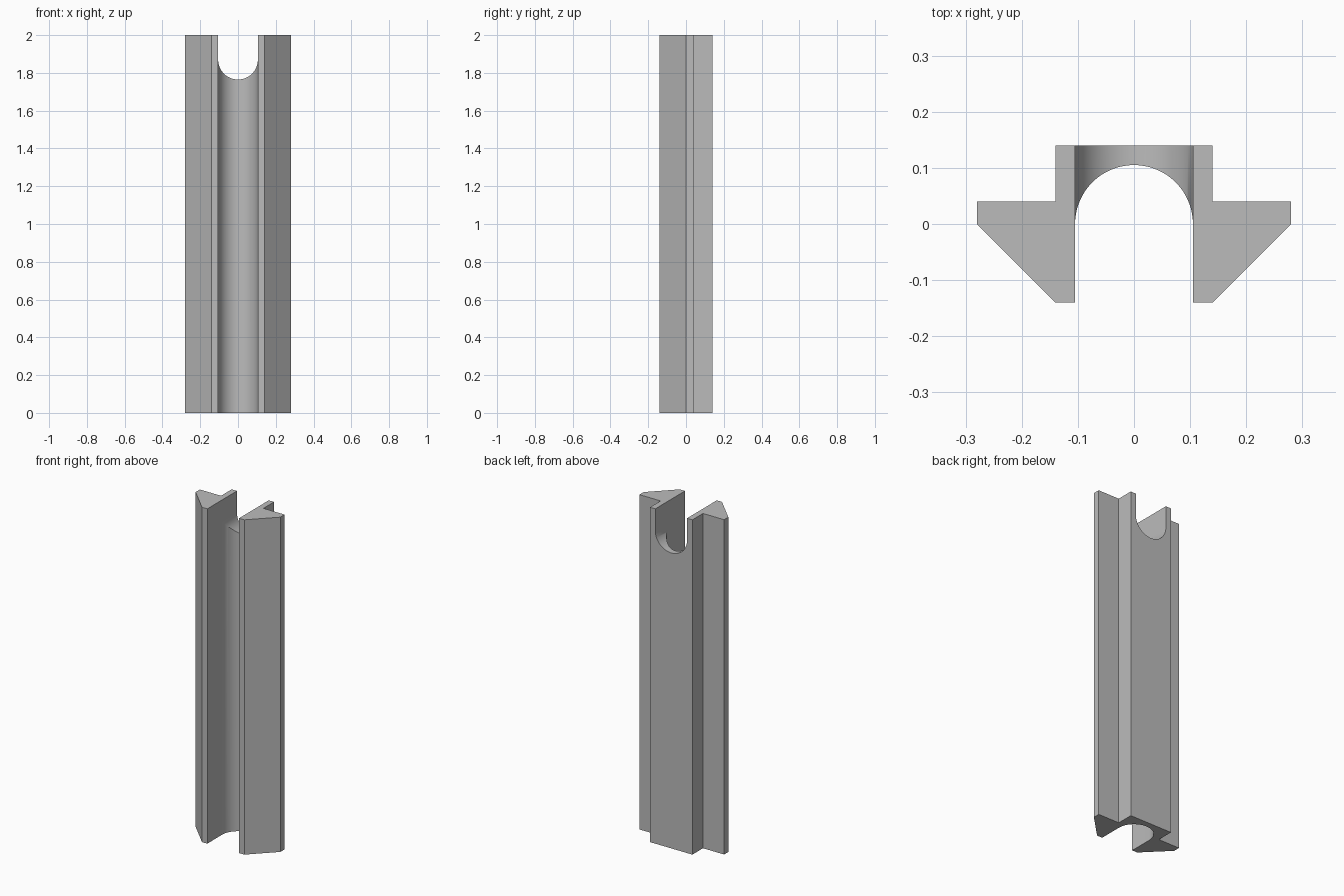
import bpy, bmesh
from math import sin, cos, pi

cube = bpy.data.objects.get("Cube")
if cube:
    bpy.data.objects.remove(cube)

HEIGHT, BACK, FRONT = 2.0, 0.14, -0.14
RADIUS = 0.105       # shared by the front channel and the top notch
NOTCH_Z = 1.87       # centre of the rounded notch
STEPS = 24

grey = bpy.data.materials.new("plain_grey")
grey.use_nodes = True
grey.diffuse_color = (0.5, 0.5, 0.5, 1)
grey.node_tree.nodes["Principled BSDF"].inputs["Base Color"].default_value = grey.diffuse_color

bm = bmesh.new()


def column(x, y, top=HEIGHT):
    """Bottom and top vertex of one upright edge."""
    return bm.verts.new((x, y, 0)), bm.verts.new((x, y, top))


def wall(a, b):
    bm.faces.new((a[0], b[0], b[1], a[1]))


# Thin web: the channel arc in front, flat back, notch saddle on top
arc, back = [], []
for i in range(STEPS + 1):
    a = pi / 2 * i / STEPS
    x, d = RADIUS * sin(a), RADIUS * cos(a)
    arc.append(column(x, d, NOTCH_Z - d))
    back.append(column(x, BACK, NOTCH_Z - d))
for i in range(STEPS):
    wall(arc[i], arc[i + 1])
    wall(back[i], back[i + 1])
    for k in (0, 1):
        bm.faces.new((arc[i][k], arc[i + 1][k], back[i + 1][k], back[i][k]))

# Side flange with its slanted front
outer = [column(x, y) for x, y in
         ((RADIUS, FRONT), (0.14, FRONT), (0.28, 0), (0.28, 0.04), (0.14, 0.04), (0.14, BACK))]
for a, b in zip(outer, outer[1:]):
    wall(a, b)
notch_top = bm.verts.new((RADIUS, BACK, HEIGHT))
bm.faces.new([c[1] for c in outer] + [notch_top])
bm.faces.new([c[0] for c in outer] + [back[-1][0], arc[-1][0]])
bm.faces.new((outer[-1][0], outer[-1][1], notch_top, back[-1][1], back[-1][0]))

# Flat inner wall beside the channel and the notch
bm.faces.new((outer[0][0], arc[-1][0], arc[-1][1], back[-1][1], notch_top, outer[0][1]))

# Other half
bmesh.ops.mirror(bm, geom=bm.verts[:] + bm.edges[:] + bm.faces[:], axis='X', merge_dist=0.0001)
bmesh.ops.remove_doubles(bm, verts=bm.verts[:], dist=0.0001)
bmesh.ops.recalc_face_normals(bm, faces=bm.faces[:])

mesh = bpy.data.meshes.new("notched_rail")
bm.to_mesh(mesh)
bm.free()
mesh.materials.append(grey)
rail = bpy.data.objects.new("notched_rail", mesh)
bpy.context.collection.objects.link(rail)

bpy.ops.object.select_all(action='DESELECT')
rail.select_set(True)
bpy.context.view_layer.objects.active = rail
bpy.ops.object.shade_smooth_by_angle(angle=pi / 6)
